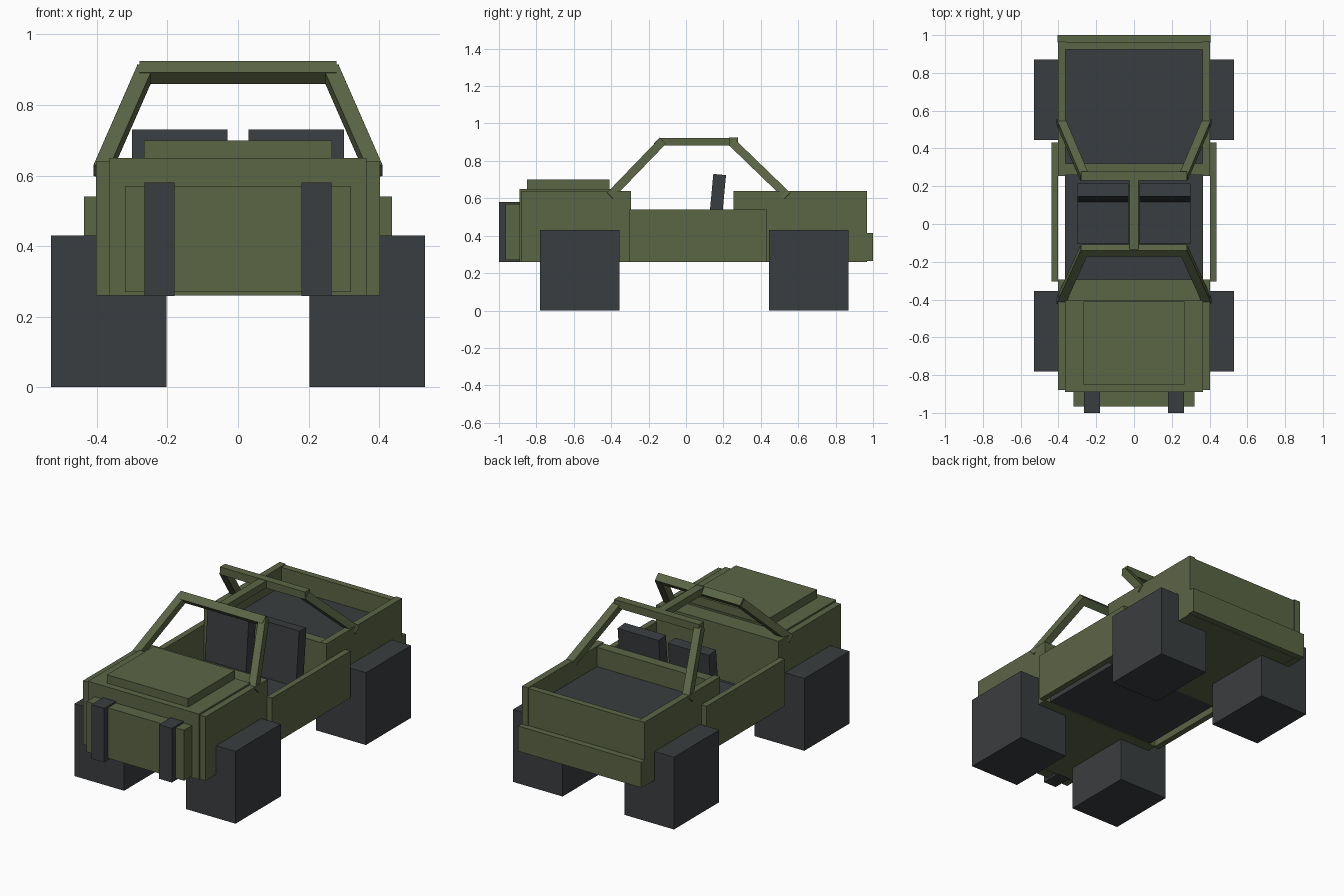
import bpy
from mathutils import Matrix, Vector

if "Cube" in bpy.data.objects:
    bpy.data.objects.remove(bpy.data.objects["Cube"])


def material(name, rgb):
    m = bpy.data.materials.new(name)
    m.diffuse_color = (*rgb, 1)
    m.use_nodes = True
    m.node_tree.nodes["Principled BSDF"].inputs["Base Color"].default_value = m.diffuse_color
    return m


GREEN = material("olive_green", (0.105, 0.130, 0.060))
DARK = material("dark_grey", (0.042, 0.047, 0.050))


def add_box(name, size, matrix, mat):
    bpy.ops.mesh.primitive_cube_add(size=1)
    ob = bpy.context.object
    ob.name = name
    ob.data.transform(Matrix.Diagonal((*size, 1)))
    ob.matrix_world = matrix
    ob.data.materials.append(mat)
    return ob


def box(name, x, y, z, mat=GREEN):
    """Box from its (min, max) extent on each axis."""
    spans = (x, y, z)
    centre = Vector([(a + b) / 2 for a, b in spans])
    return add_box(name, [b - a for a, b in spans], Matrix.Translation(centre), mat)


def beam(name, a, b, width=0.045, depth=0.045, mat=GREEN):
    """Square bar from a to b, its width kept close to the x axis."""
    a, b = Vector(a), Vector(b)
    d = (b - a).normalized()
    u = Vector((1, 0, 0))
    u = (u - d * u.dot(d)).normalized()
    v = d.cross(u)
    m = Matrix((u, v, d)).transposed().to_4x4()
    m.translation = (a + b) / 2
    return add_box(name, (width, depth, (b - a).length), m, mat)


def span(s, a, b):
    """Mirror an x range to side s."""
    return tuple(sorted((s * a, s * b)))


# Front body, hood and grille
box("front_body", (-0.403, 0.403), (-0.88, -0.295), (0.26, 0.64))
box("hood", (-0.365, 0.365), (-0.89, -0.405), (0.26, 0.65))
box("hood_bulge", (-0.267, 0.267), (-0.85, -0.41), (0.64, 0.70))
box("grille", (-0.32, 0.32), (-0.965, -0.88), (0.27, 0.57))

# Cab floor
box("cab_floor", (-0.365, 0.365), (-0.30, 0.27), (0.265, 0.31), DARK)

# Cargo bed
box("bed_base", (-0.365, 0.365), (0.26, 0.96), (0.262, 0.50))
box("bed_floor", (-0.365, 0.365), (0.31, 0.93), (0.49, 0.52), DARK)
box("bed_front_wall", (-0.365, 0.365), (0.26, 0.32), (0.262, 0.635))
box("tailgate", (-0.365, 0.365), (0.925, 0.963), (0.262, 0.635))
box("rear_bumper", (-0.405, 0.405), (0.96, 1.0), (0.265, 0.415))

# Parts repeated on both sides
for s, side in ((1, "right"), (-1, "left")):
    box(f"bed_side_{side}", span(s, 0.363, 0.403), (0.255, 0.967), (0.26, 0.64))
    box(f"door_{side}", span(s, 0.402, 0.437), (-0.305, 0.432), (0.26, 0.54))
    box(f"grille_guard_{side}", span(s, 0.18, 0.265), (-1.0, -0.88), (0.258, 0.58), DARK)

    # Wheels
    for end, y in (("front", (-0.78, -0.355)), ("rear", (0.445, 0.87))):
        box(f"{end}_wheel_{side}", span(s, 0.203, 0.53), y, (0, 0.43), DARK)

    # Seats
    box(f"seat_cushion_{side}", span(s, 0.03, 0.30), (-0.105, 0.17), (0.30, 0.41), DARK)
    x = s * 0.165
    beam(f"seat_back_{side}", (x, 0.142, 0.32), (x, 0.180, 0.727), 0.27, 0.068, DARK)

    # Sloping roll cage posts
    beam(f"front_post_{side}", (s * 0.388, -0.41, 0.61), (s * 0.263, -0.135, 0.895))
    beam(f"rear_post_{side}", (s * 0.388, 0.545, 0.61), (s * 0.263, 0.25, 0.895))

# Roll cage top bars
front_bar = Matrix.Translation((0, -0.14, 0.892)) @ Matrix.Rotation(0.785, 4, 'X')
add_box("windshield_top_bar", (0.56, 0.046, 0.046), front_bar, GREEN)
box("rear_cross_bar", (-0.28, 0.28), (0.23, 0.277), (0.88, 0.925))
box("roof_centre_bar", (-0.025, 0.025), (-0.135, 0.24), (0.882, 0.923))
